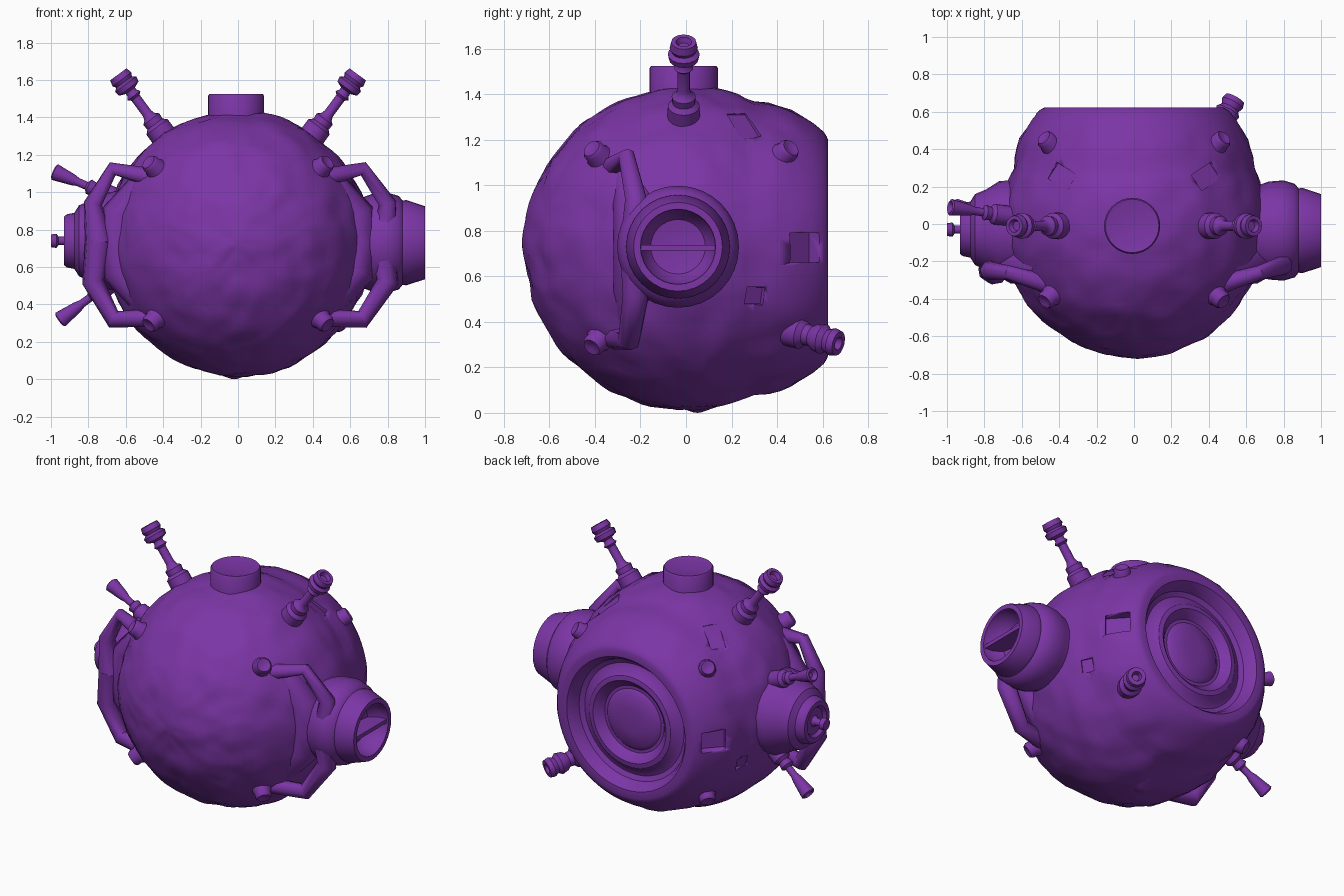
import bpy, bmesh, math
from mathutils import Vector, Matrix, noise

if "Cube" in bpy.data.objects:
    bpy.data.objects.remove(bpy.data.objects["Cube"])

purple = bpy.data.materials.new("purple")
purple.diffuse_color = (0.2, 0.036, 0.38, 1)
purple.use_nodes = True
purple.node_tree.nodes["Principled BSDF"].inputs["Base Color"].default_value = purple.diffuse_color
CENTRE = Vector((0, 0, 0.725))


def finish(name, bm, angle=35):
    bmesh.ops.recalc_face_normals(bm, faces=bm.faces)
    mesh = bpy.data.meshes.new(name)
    bm.to_mesh(mesh)
    bm.free()
    mesh.shade_smooth()
    mesh.set_sharp_from_angle(angle=math.radians(angle))
    mesh.materials.append(purple)
    obj = bpy.data.objects.new(name, mesh)
    bpy.context.collection.objects.link(obj)
    return obj


def lathe_bm(profile, origin, direction, n=24):
    """Revolve (radius, distance) points about an axis through origin."""
    bm = bmesh.new()
    rings = []
    for r, t in profile:
        if r == 0:
            rings.append([bm.verts.new((0, 0, t))] * n)
        else:
            rings.append([bm.verts.new((r * math.cos(2 * math.pi * i / n),
                                        r * math.sin(2 * math.pi * i / n), t)) for i in range(n)])
    for a, b in zip(rings, rings[1:]):
        for i in range(n):
            j = (i + 1) % n
            bm.faces.new(list(dict.fromkeys([a[i], a[j], b[j], b[i]])))
    rot = Vector(direction).to_track_quat('Z', 'Y').to_matrix().to_4x4()
    bm.transform(Matrix.Translation(origin) @ rot)
    return bm


def lathe(name, profile, origin, direction, n=24):
    return finish(name, lathe_bm(profile, origin, direction, n))


def span(name, profile, a, b, n=16):
    """Lathe from point a to b; profile distances are fractions of the length."""
    a, b = Vector(a), Vector(b)
    return lathe(name, [(r, t * (b - a).length) for r, t in profile], a, b - a, n)


def strut(name, points, radii):
    """Faceted bent bar."""
    curve = bpy.data.curves.new(name, 'CURVE')
    curve.dimensions = '3D'
    curve.bevel_depth = 1
    curve.bevel_resolution = 2
    curve.use_fill_caps = True
    spline = curve.splines.new('POLY')
    spline.points.add(len(points) - 1)
    for p, co, r in zip(spline.points, points, radii):
        p.co, p.radius = (*co, 1), r
    temp = bpy.data.objects.new(name, curve)
    bpy.context.collection.objects.link(temp)
    bm = bmesh.new()
    bm.from_mesh(temp.evaluated_get(bpy.context.evaluated_depsgraph_get()).to_mesh())
    bpy.data.objects.remove(temp)
    return finish(name, bm, 50)


# Spherical hull with a flat, stepped port at the back (axis +y)
R = 0.71
hull_profile = [(0, -R)]
for i in range(1, 38):
    a = math.radians(i * 3.1)
    hull_profile.append((R * math.sin(a), -R * math.cos(a)))
hull_profile += [(0.637, 0.36), (0.624, 0.41), (0.604, 0.46), (0.579, 0.51), (0.548, 0.56),
                 (0.51, 0.605), (0.49, 0.618), (0.475, 0.624), (0.43, 0.622),
                 (0.405, 0.59), (0.39, 0.55), (0.36, 0.535), (0.33, 0.545), (0.295, 0.58),
                 (0.265, 0.585), (0.24, 0.565), (0.215, 0.535), (0.195, 0.535), (0.17, 0.555),
                 (0.08, 0.565), (0, 0.567)]
bm = lathe_bm(hull_profile, CENTRE, (0, 1, 0), 96)
for v in bm.verts:
    if v.co.y < 0.5:
        d = (v.co - CENTRE).normalized()
        v.co += d * 0.014 * (noise.noise(d * 4.5) + 0.5 * noise.noise(d * 10))
hull = finish("hull", bm)

# Shallow rectangular recesses cut into the hull
cutter_bm = bmesh.new()
for s in (-1, 1):
    for d, size, depth in [((0.52, 0.48, 0.0), (0.15, 0.13), 0.765),
                           ((0.38, 0.25, 0.53), (0.10, 0.16), 0.75),
                           ((0.61, 0.30, -0.21), (0.08, 0.08), 0.75)]:
        v = Vector((s * d[0], d[1], d[2])).normalized()
        mat = Matrix.Translation(CENTRE + v * depth) @ v.to_track_quat('Z', 'Y').to_matrix().to_4x4()
        bmesh.ops.create_cube(cutter_bm, size=1,
                              matrix=mat @ Matrix.Diagonal((size[0], size[1], 0.10, 1)))
cutter = finish("recess_cutter", cutter_bm)
cutter.hide_render = True
cutter.hide_viewport = True
mod = hull.modifiers.new("recesses", 'BOOLEAN')
mod.object, mod.operation, mod.solver = cutter, 'DIFFERENCE', 'EXACT'

# Top hatch and small keel tip
lathe("top_hatch", [(0, 0), (0.15, 0), (0.15, 0.185), (0.143, 0.195), (0.12, 0.19), (0, 0.18)],
      (-0.01, -0.01, 1.33), (0, 0, 1), 32)
lathe("keel_tip", [(0, 0), (0.02, 0.003), (0.11, 0.035), (0, 0.06)], (-0.02, 0.05, 0), (0, 0, 1))

# Right thruster with a hollow mouth and divider
lathe("thruster", [(0, 0.45), (0.25, 0.45), (0.24, 0.66), (0.262, 0.72), (0.268, 0.80), (0.25, 0.86),
                   (0.225, 0.88), (0.228, 0.90), (0.20, 0.985), (0.195, 1.0), (0.165, 1.0),
                   (0.158, 0.93), (0.12, 0.88), (0, 0.86)], (0, -0.035, 0.73), (1, 0, 0), 32)
bm = bmesh.new()
bmesh.ops.create_cube(bm, size=1, matrix=Matrix.Translation((0.925, -0.035, 0.725))
                      @ Matrix.Diagonal((0.13, 0.325, 0.025, 1)))
finish("thruster_divider", bm)

# Left pod with a small nozzle
lathe("left_pod", [(0, 0.45), (0.27, 0.5), (0.26, 0.72), (0.215, 0.79), (0.19, 0.85), (0.15, 0.875),
                   (0.142, 0.915), (0.13, 0.93), (0.10, 0.93), (0.085, 0.91), (0.035, 0.91),
                   (0.022, 0.93), (0.022, 0.96), (0.038, 0.97), (0.034, 1.0), (0, 1.0)],
      (0, -0.03, 0.74), (-1, 0, 0))

# Brackets joining the side pods to the hull, with a thick web behind each
for side, s, out, y in (("right", 1, 0.80, -0.22), ("left", -1, 0.775, -0.25)):
    strut(side + "_upper_bracket",
          [(s * 0.47, -0.32, 1.08), (s * 0.67, -0.26, 1.125), (s * out, y, 0.94),
           (s * (out - 0.03), y, 0.73)], [0.05, 0.038, 0.05, 0.075])
    strut(side + "_lower_bracket",
          [(s * 0.44, -0.32, 0.33), (s * 0.665, -0.25, 0.32), (s * out, y, 0.52),
           (s * (out - 0.03), y, 0.74)], [0.05, 0.05, 0.06, 0.075])
    strut(side + "_web", [(s * 0.48, -0.24, 1.05), (s * 0.63, -0.22, 0.88), (s * 0.645, -0.22, 0.73),
                          (s * 0.63, -0.22, 0.58), (s * 0.48, -0.24, 0.40)],
          [0.09, 0.10, 0.10, 0.10, 0.08])

# Top antennas
antenna = [(0, 0), (0.072, 0), (0.07, 0.26), (0.05, 0.30), (0.053, 0.37), (0.035, 0.40),
           (0.027, 0.45), (0.027, 0.67), (0.042, 0.70), (0.03, 0.74), (0.03, 0.77), (0.065, 0.80),
           (0.07, 0.86), (0.052, 0.89), (0.062, 0.93), (0.055, 1.0), (0.035, 1.0), (0.025, 0.95),
           (0, 0.95)]
for side, s in (("right", 1), ("left", -1)):
    span(side + "_antenna", antenna, (s * 0.36, -0.01, 1.25), (s * 0.64, -0.01, 1.63))

# Horn-shaped pins on the left side
horn = [(0, 0), (0.055, 0), (0.055, 0.28), (0.035, 0.33), (0.042, 0.42), (0.022, 0.46),
        (0.022, 0.6), (0.03, 0.68), (0.045, 0.98), (0.035, 1.0), (0.015, 0.94), (0, 0.94)]
span("upper_left_pin", horn, (-0.66, 0.04, 0.97), (-0.985, 0.09, 1.11))
span("lower_left_pin", horn, (-0.65, 0.04, 0.54), (-0.955, 0.09, 0.315))

# Rear right boom
span("rear_boom", [(0, 0), (0.075, 0), (0.07, 0.48), (0.048, 0.54), (0.045, 0.62), (0.06, 0.68),
                   (0.068, 0.78), (0.05, 0.84), (0.062, 0.92), (0.055, 1), (0.03, 1), (0.02, 0.9),
                   (0, 0.9)], (0.37, 0.36, 0.39), (0.54, 0.67, 0.305))

# Round studs spread over the hull; the rear ones sit on the fuller shoulder
stud = [(0, 0.60), (0.06, 0.60), (0.058, 0.715), (0.05, 0.73), (0.05, 0.755), (0.04, 0.77),
        (0.02, 0.765), (0, 0.76)]
for x in (-1, 1):
    for y in (-1, 1):
        for z in (-1, 1):
            if (x, y, z) != (1, 1, -1):
                name = ("left", "right")[x > 0] + ("_front", "_rear")[y > 0] + ("_lower", "_upper")[z > 0]
                aim = Vector((x * 0.45, y * 0.39 + (0.04 if y > 0 else 0), z * 0.41))
                base = CENTRE + aim.normalized() * (0.03 if y > 0 else 0)
                lathe(name + "_stud", stud, base, aim, 16)
